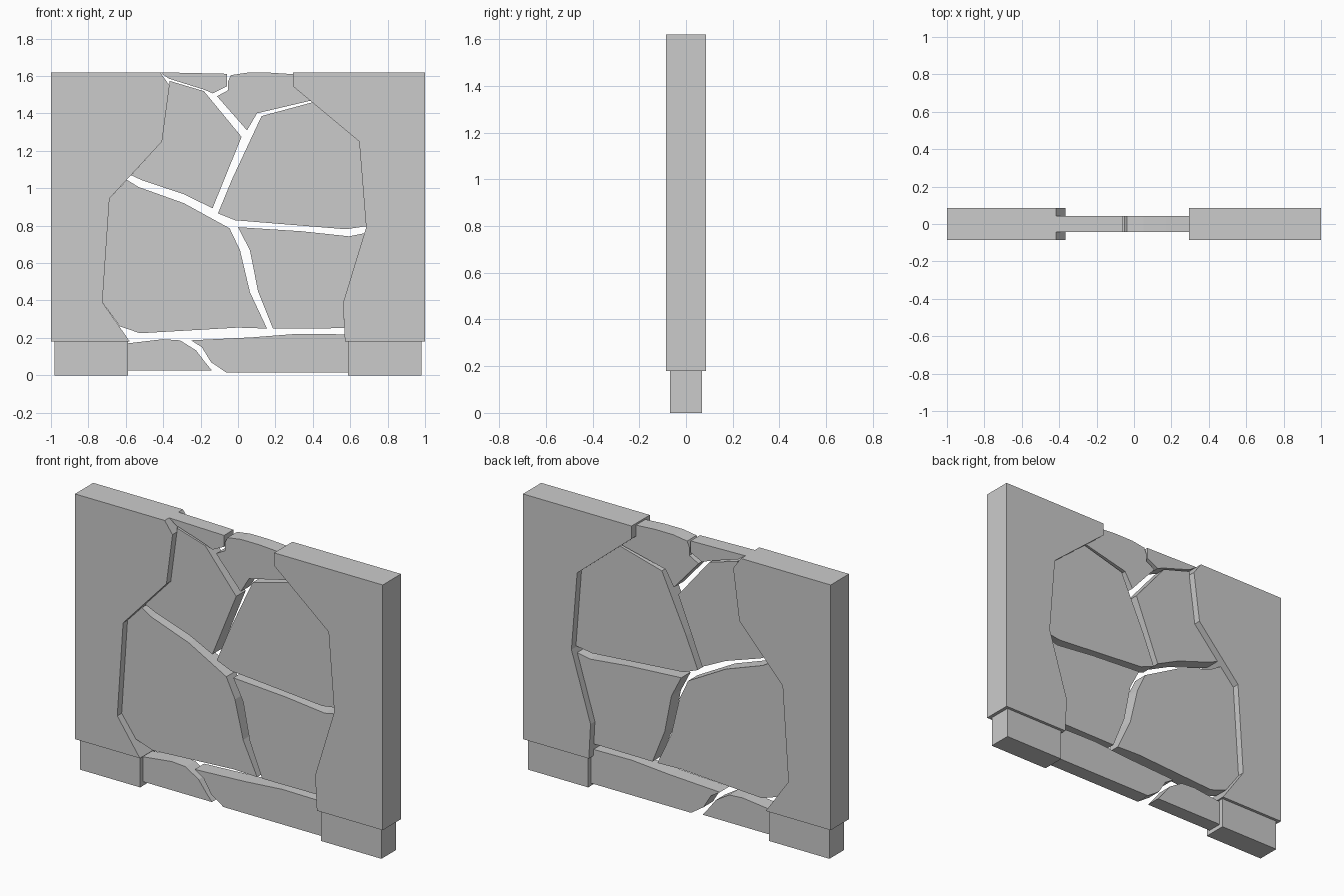
import bpy, bmesh

WALL, BASE, SLAB = 0.085, 0.068, 0.044   # half thicknesses


def plate(name, outline, half):
    """Extrude an x-z outline symmetrically along y."""
    bm = bmesh.new()
    face = bm.faces.new([bm.verts.new((x, -half, z)) for x, z in outline])
    ext = bmesh.ops.extrude_face_region(bm, geom=[face])
    verts = [v for v in ext["geom"] if isinstance(v, bmesh.types.BMVert)]
    bmesh.ops.translate(bm, vec=(0, 2 * half, 0), verts=verts)
    bmesh.ops.recalc_face_normals(bm, faces=bm.faces)
    mesh = bpy.data.meshes.new(name)
    bm.to_mesh(mesh)
    bm.free()
    obj = bpy.data.objects.new(name, mesh)
    bpy.context.collection.objects.link(obj)
    return obj


# Jagged inner edges of the opening, listed from top to bottom
L = [(-.417, 1.62), (-.366, 1.55), (-.406, 1.25), (-.687, .946), (-.725, .39), (-.578, .18)]
R = [(.294, 1.62), (.294, 1.545), (.648, 1.25), (.685, .79), (.561, .385), (.572, .18)]

# Thick side walls and their footings
plate("left_wall", [(-1, .18), (-1, 1.62)] + L, WALL)
plate("right_wall", [(1, .18), (1, 1.62)] + R, WALL)
for name, s in (("left_footing", -1), ("right_footing", 1)):
    plate(name, [(s * .98, 0), (s * .588, 0), (s * .588, .18), (s * .98, .18)], BASE)

# Thin broken panel pieces, separated by cracks
plate("top_left_shard", [L[0], (-.06, 1.612), (-.06, 1.545), (-.135, 1.508),
                         (-.187, 1.529), (-.369, 1.586)], SLAB)
plate("top_right_shard", [(-.038, 1.605), (.05, 1.618), (.17, 1.618), (.294, 1.61), R[1],
                          (.395, 1.47), (.102, 1.401), (.048, 1.31), (-.112, 1.492),
                          (-.053, 1.524), (-.053, 1.572)], SLAB)
plate("upper_left_shard", [(-.366, 1.574), (-.182, 1.519), (.019, 1.275), (-.136, .893),
                           (-.289, .968), (-.513, 1.043), (-.572, 1.07), L[2], L[1]], SLAB)
plate("upper_right_shard", [(.126, 1.386), (.4, 1.46), R[2], (.685, .797), (.578, .781),
                            (-.016, .829), (-.107, .866), (-.032, 1.048)], SLAB)
plate("lower_left_shard", [(-.594, 1.045), (-.53, 1.006), (-.289, .92), (-.045, .786),
                           (.011, .668), (.064, .444), (.155, .25), (0, .255),
                           (-.524, .225), (-.632, .262), L[4], L[3]], SLAB)
plate("lower_right_shard", [(0, .792), (.342, .77), (.594, .743), (.678, .76), R[4],
                            (.568, .252), (.187, .25), (.107, .449), (.064, .668)], SLAB)

# Broken sill pieces between the footings
plate("sill_left", [(-.588, .171), (-.401, .193), (-.31, .187), (-.225, .134),
                    (-.176, .07), (-.139, .025), (-.588, .025)], SLAB)
plate("sill_right", [(-.251, .187), (.075, .203), (.321, .222), (.57, .219), (.588, .18),
                     (.588, .016), (-.064, .016), (-.144, .07), (-.193, .15)], SLAB)
